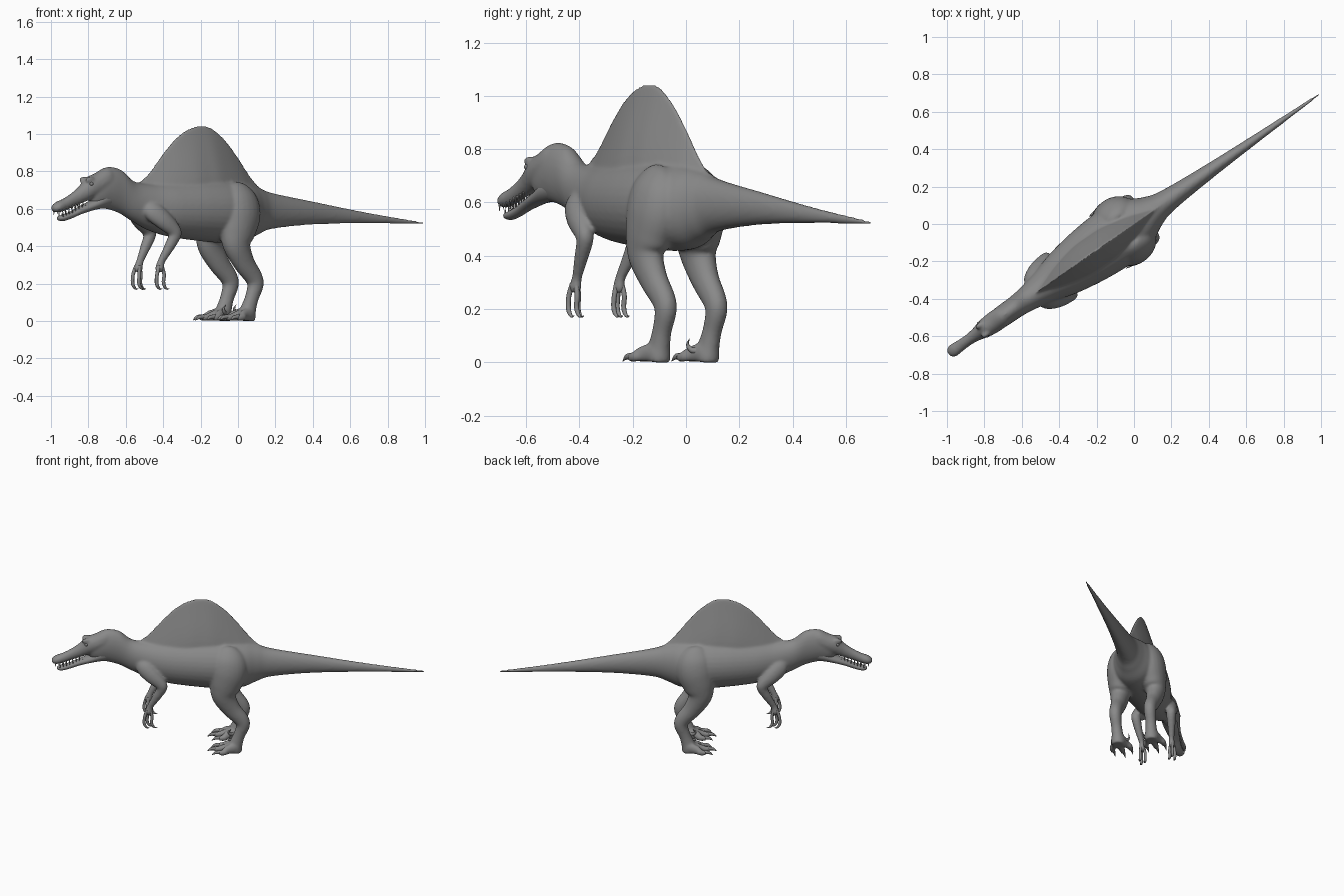
import bpy, bmesh, math
from mathutils import Vector

HEADING = math.radians(35)   # body axis is turned about z
# Local frame: s runs head to tail, t is sideways, z is up.
HIDE = bpy.data.materials.new("dark_grey_hide")
HIDE.diffuse_color = (.25, .25, .25, 1)


def spline(rows, steps):
    out = []
    n = len(rows)
    for i in range(n - 1):
        a, b, c, d = (rows[max(i - 1, 0)], rows[i], rows[i + 1], rows[min(i + 2, n - 1)])
        for k in range(steps):
            u = k / steps
            out.append([0.5 * (2 * q + (r - p) * u + (2 * p - 5 * q + 4 * r - w) * u * u
                               + (3 * q - p - 3 * r + w) * u ** 3)
                        for p, q, r, w in zip(a, b, c, d)])
    out.append(list(rows[-1]))
    return out


def finish(name, bm):
    bmesh.ops.recalc_face_normals(bm, faces=bm.faces)
    me = bpy.data.meshes.new(name)
    bm.to_mesh(me)
    bm.free()
    me.materials.append(HIDE)
    ob = bpy.data.objects.new(name, me)
    bpy.context.collection.objects.link(ob)
    ob.rotation_euler.z = HEADING
    return ob


def loft(name, rows, upright=False, pinch=0.0, sides=20, steps=5):
    """Rows are (s, t, z, sideways radius, other radius)."""
    rows = spline(rows, steps)
    pts = [Vector(r[:3]) for r in rows]
    bm = bmesh.new()
    rings = []
    for i, r in enumerate(rows):
        tan = (pts[min(i + 1, len(pts) - 1)] - pts[max(i - 1, 0)]).normalized()
        if upright:
            tan = Vector((1, 0, 0))
        lat = Vector((0, 1, 0))
        lat = (lat - tan * lat.dot(tan)).normalized()
        up = tan.cross(lat)
        ring = []
        for k in range(sides):
            a = 2 * math.pi * k / sides
            w = max(r[3], 0.001) * math.cos(a) * (1 - pinch * (math.sin(a) + 1) / 2)
            ring.append(bm.verts.new(pts[i] + lat * w + up * max(r[4], 0.001) * math.sin(a)))
        rings.append(ring)
    for p, q in zip(rings, rings[1:]):
        for k in range(sides):
            j = (k + 1) % sides
            bm.faces.new((p[k], p[j], q[j], q[k]))
    bm.faces.new(rings[0])
    bm.faces.new(rings[-1])
    return finish(name, bm)


def profile(name, rows, **kw):
    """Rows are (s, bottom z, top z, half width)."""
    return loft(name, [(s, 0, (b + t) / 2, w, (t - b) / 2) for s, b, t, w in rows],
                upright=True, **kw)


def ball(name, centre, radii):
    bm = bmesh.new()
    bmesh.ops.create_uvsphere(bm, u_segments=16, v_segments=10, radius=1)
    for v in bm.verts:
        v.co = Vector(c + x * r for c, x, r in zip(centre, v.co, radii))
    return finish(name, bm)


# Trunk, neck and tail
body = profile("body", [
    (-.97, .66, .73, .015), (-.955, .62, .765, .04), (-.91, .603, .80, .053),
    (-.85, .598, .824, .058), (-.77, .575, .81, .06), (-.69, .535, .75, .07),
    (-.58, .485, .735, .095), (-.45, .452, .745, .13), (-.27, .43, .76, .158),
    (-.1, .418, .76, .165), (.03, .425, .74, .135), (.12, .46, .715, .09),
    (.22, .493, .685, .062), (.5, .517, .637, .039), (.85, .521, .579, .021),
    (1.214, .517, .529, .006)], sides=32, steps=6)

# Sail rising out of the back
sail = profile("back_sail", [
    (-.68, .60, .735, .03), (-.64, .56, .745, .045), (-.574, .54, .80, .07),
    (-.49, .52, .895, .10), (-.40, .5, .983, .125), (-.317, .5, 1.03, .14),
    (-.24, .5, 1.045, .14), (-.17, .5, 1.03, .14), (-.085, .5, .968, .125),
    (0, .52, .875, .105), (.075, .53, .78, .085), (.16, .54, .705, .055),
    (.3, .56, .667, .03)], pinch=.85, sides=40)
blend = [body, sail]

# Skull and jaws
blend.append(profile("upper_jaw", [
    (-.82, .71, .80, .04), (-.86, .68, .822, .055), (-.93, .662, .79, .056),
    (-.98, .645, .77, .049), (-1.03, .627, .724, .036), (-1.08, .61, .687, .03),
    (-1.14, .588, .654, .032), (-1.18, .58, .639, .035), (-1.202, .585, .624, .026),
    (-1.212, .597, .61, .01)], sides=24))
lower = profile("lower_jaw", [
    (-.83, .61, .71, .045), (-.89, .602, .69, .049), (-.95, .592, .65, .043),
    (-1.03, .57, .615, .031), (-1.09, .548, .587, .026), (-1.14, .535, .57, .028),
    (-1.165, .537, .563, .022), (-1.175, .544, .556, .008)], sides=24)
for side, label in ((-1, "left"), (1, "right")):
    ball(label + "_eye", (-.985, side * .041, .733), (.011, .008, .01))
    blend.append(ball(label + "_brow", (-.985, side * .03, .755), (.032, .014, .018)))
    # Teeth along both jaws
    for i in range(8):
        f = i / 7
        s = -1.03 - .155 * f
        z = .64 - .046 * f
        t = side * (.025 - .004 * math.sin(f * 3))
        loft(label + "_upper_tooth", [(s, t, z, .004, .005), (s, t, z - .027, .001, .001)],
             sides=6, steps=1)
        s, z = -1.01 - .145 * f, .602 - .045 * f
        loft(label + "_lower_tooth", [(s, t * .8, z, .004, .004),
                                      (s, t * .8, z + .025, .001, .001)], sides=6, steps=1)

    # Hind leg
    blend.append(loft(label + "_leg", [
        (-.05, side * .06, .73, .03, .04), (-.055, side * .073, .70, .06, .085),
        (-.06, side * .088, .64, .088, .118), (-.065, side * .098, .56, .096, .125),
        (-.085, side * .112, .47, .08, .103), (-.09, side * .12, .40, .061, .078),
        (-.042, side * .118, .31, .048, .06), (.02, side * .116, .235, .042, .05),
        (.032, side * .116, .19, .039, .045), (.008, side * .115, .12, .035, .038),
        (-.013, side * .113, .06, .039, .044), (-.02, side * .112, .022, .044, .047),
        (-.022, side * .112, .001, .042, .045)], sides=24))
    # Toes with claws
    for d, end in ((-.045, -.125), (0, -.155), (.045, -.13)):
        t0, t1 = side * .112 + d * .5, side * .112 + d * 1.3
        blend.append(loft(label + "_toe", [
            (-.01, t0, .04, .022, .037), (-.07, (t0 + t1) / 2, .031, .022, .03),
            (end + .035, t1, .021, .019, .021), (end, t1, .018, .015, .017)], sides=14))
        loft(label + "_toe_claw", [
            (end + .01, t1, .023, .011, .013), (end - .02, t1, .02, .008, .01),
            (end - .045, t1, .004, .001, .001)], sides=10)
    # Raised inner claw
    loft(label + "_inner_claw", [
        (-.02, side * .085, .045, .012, .014), (-.045, side * .06, .045, .01, .011),
        (-.06, side * .05, .065, .006, .007), (-.045, side * .047, .088, .001, .001)], sides=10)

    # Arm
    blend.append(loft(label + "_arm", [
        (-.63, side * .045, .62, .03, .03), (-.61, side * .075, .59, .04, .055),
        (-.56, side * .102, .54, .04, .052), (-.5, side * .118, .485, .033, .039),
        (-.495, side * .117, .455, .031, .034), (-.53, side * .11, .39, .025, .028),
        (-.57, side * .1, .32, .018, .021), (-.58, side * .1, .285, .021, .027),
        (-.585, side * .1, .262, .016, .021)], sides=16))
    # Fingers with hooked claws
    for ds, dt in ((-.026, .012), (-.006, -.018), (.022, .008)):
        s, t = -.58 + ds, side * (.1 + dt)
        loft(label + "_finger", [
            (-.58 + ds * .4, side * (.1 + dt * .5), .295, .01, .011),
            (s, t, .25, .009, .01), (s - .004, t, .212, .009, .01),
            (s + .002, t, .188, .008, .009), (s + .018, t, .172, .005, .005),
            (s + .034, t, .174, .001, .001)], sides=10)

# Fuse trunk, sail, skull and limbs into one smooth skin
bpy.ops.object.select_all(action='DESELECT')
for ob in blend:
    ob.select_set(True)
bpy.context.view_layer.objects.active = body
bpy.ops.object.join()
fuse = body.modifiers.new("fuse", 'REMESH')
fuse.mode = 'VOXEL'
fuse.voxel_size = .008
fuse.use_smooth_shade = True
soft = body.modifiers.new("soften", 'SMOOTH')
soft.factor = .5
soft.iterations = 8

bpy.ops.object.select_all(action='DESELECT')
for ob in bpy.context.collection.objects:
    for p in ob.data.polygons:
        p.use_smooth = True
